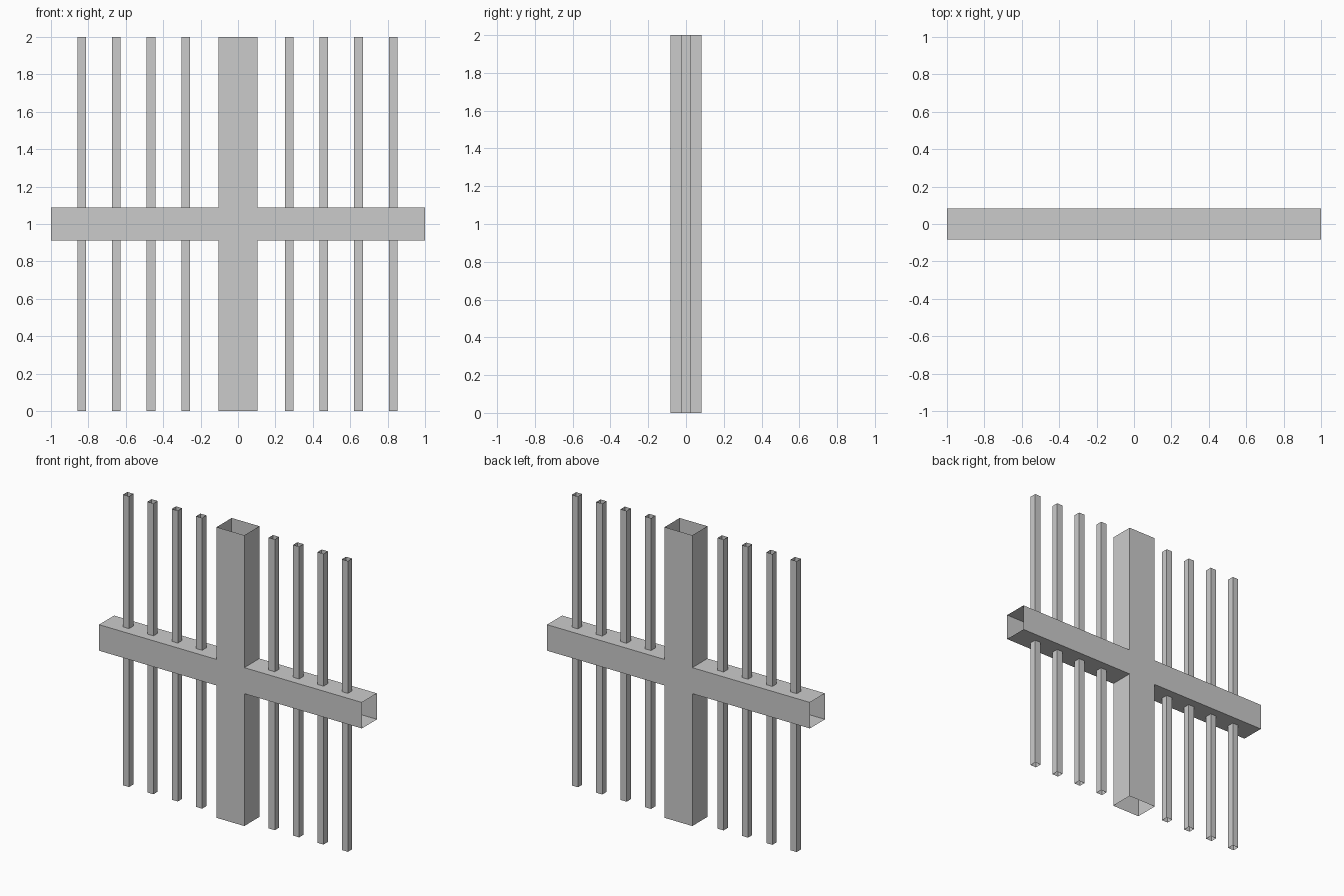
import bpy
import bmesh
from mathutils import Vector

if "Cube" in bpy.data.objects:
    bpy.data.objects.remove(bpy.data.objects["Cube"])


def tube(name, center, size, axis):
    """Square thin-walled tube, open at both ends along the given axis."""
    bm = bmesh.new()
    bmesh.ops.create_cube(bm, size=1)
    caps = [f for f in bm.faces if abs(f.normal[axis]) > 0.9]
    bmesh.ops.delete(bm, geom=caps, context='FACES_ONLY')
    bmesh.ops.scale(bm, vec=Vector(size), verts=bm.verts)
    mesh = bpy.data.meshes.new(name)
    bm.to_mesh(mesh)
    bm.free()
    obj = bpy.data.objects.new(name, mesh)
    obj.location = center
    bpy.context.collection.objects.link(obj)
    return obj


DEPTH = 0.164
HEIGHT = 2.0
BAR = 0.046
STEP = 0.1855

# Central post and the rail running straight through it
tube("center_post", (0, 0, 1), (0.211, DEPTH, HEIGHT), axis=2)
tube("cross_rail", (0, 0, 1), (2.0, DEPTH, 0.179), axis=0)

# Four slim bars on each side, passing through the rail
for side, start in (("left", -0.836), ("right", 0.273)):
    for i in range(4):
        tube(f"{side}_bar_{i + 1}", (start + i * STEP, 0, 1), (BAR, BAR, HEIGHT), axis=2)
